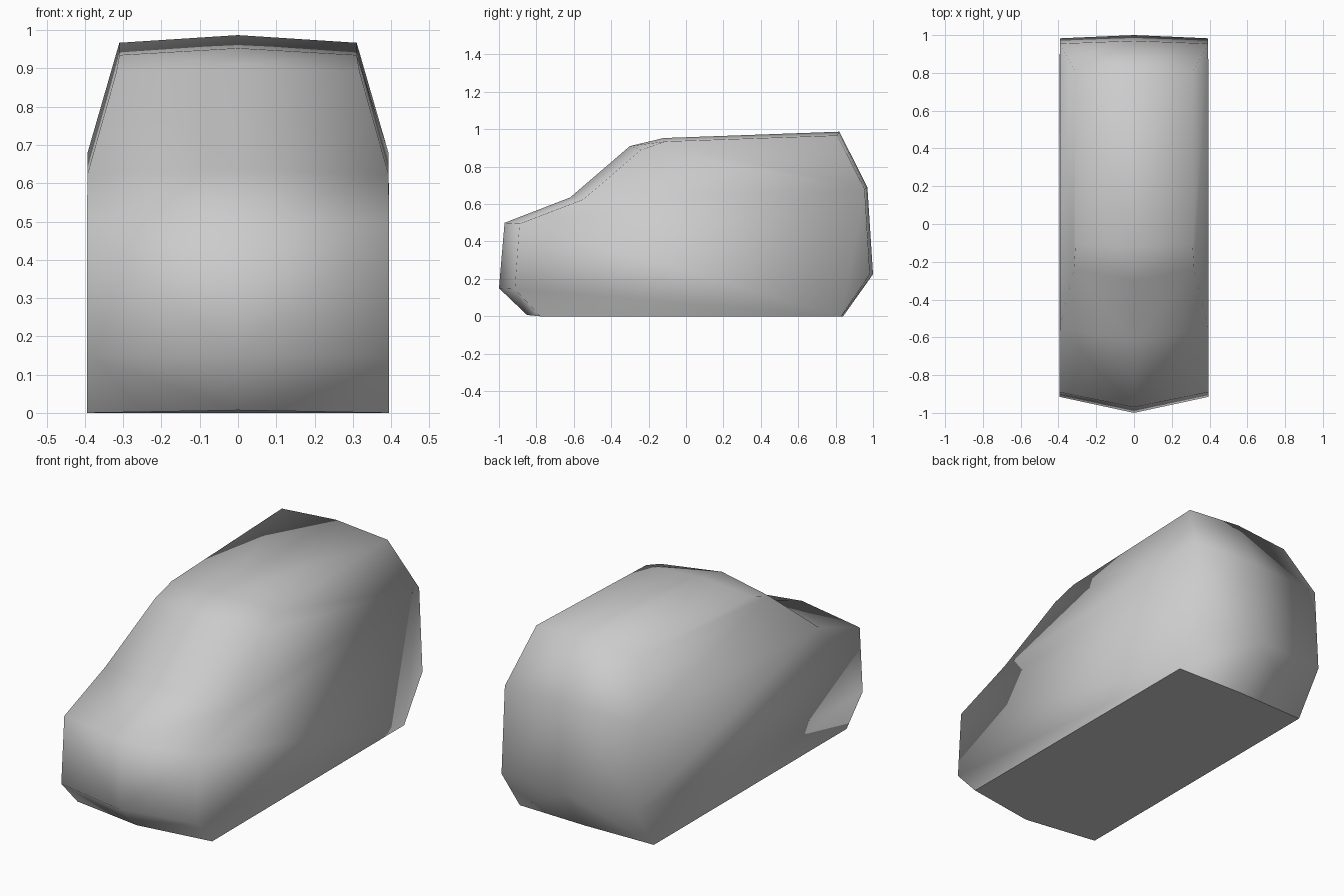
import bpy
import bmesh

cube = bpy.data.objects.get("Cube")
if cube:
    bpy.data.objects.remove(cube, do_unlink=True)

# One plain body colour
grey = bpy.data.materials.new("body_grey")
grey.use_nodes = True
colour = (0.6, 0.6, 0.6, 1)
grey.diffuse_color = colour
grey.node_tree.nodes["Principled BSDF"].inputs["Base Color"].default_value = colour

# Profile from front sill over the roof to rear sill:
# centre (y, z), then edge (half width, y, z)
profile = [
    ((-0.85, 0.007), (0.395, -0.78, 0.0)),     # front sill
    ((-1.0, 0.15), (0.395, -0.915, 0.145)),    # bumper
    ((-0.97, 0.50), (0.395, -0.89, 0.495)),    # bonnet front
    ((-0.62, 0.635), (0.393, -0.55, 0.625)),   # windscreen base
    ((-0.30, 0.91), (0.318, -0.24, 0.89)),     # windscreen top
    ((-0.12, 0.953), (0.31, -0.11, 0.935)),    # roof front
    ((0.82, 0.987), (0.31, 0.81, 0.967)),      # roof rear
    ((0.97, 0.69), (0.393, 0.955, 0.68)),      # tailgate base
    ((1.0, 0.225), (0.393, 0.983, 0.225)),     # rear bumper
    ((0.84, 0.0), (0.393, 0.83, 0.0)),         # rear sill
]
BELT_FRONT, BELT_REAR = 3, 7

bm = bmesh.new()
centre = [bm.verts.new((0, y, z)) for (y, z), _ in profile]
edges = {s: [bm.verts.new((s * w, y, z)) for _, (w, y, z) in profile] for s in (-1, 1)}

for side in edges.values():
    # Half of the skin from nose to tail
    for i in range(len(profile) - 1):
        bm.faces.new((centre[i], centre[i + 1], side[i + 1], side[i]))
    # Side windows lean inward above the belt line, doors stand upright below it
    bm.faces.new(side[BELT_FRONT:BELT_REAR + 1])
    bm.faces.new(side[:BELT_FRONT + 1] + side[BELT_REAR:])
for f in bm.faces:
    f.smooth = True

# Flat floor
left, right = edges[1], edges[-1]
bm.faces.new((left[0], centre[0], right[0], right[-1], centre[-1], left[-1]))
bmesh.ops.recalc_face_normals(bm, faces=bm.faces)

mesh = bpy.data.meshes.new("car_body")
bm.to_mesh(mesh)
bm.free()
mesh.materials.append(grey)
body = bpy.data.objects.new("car_body", mesh)
bpy.context.collection.objects.link(body)
